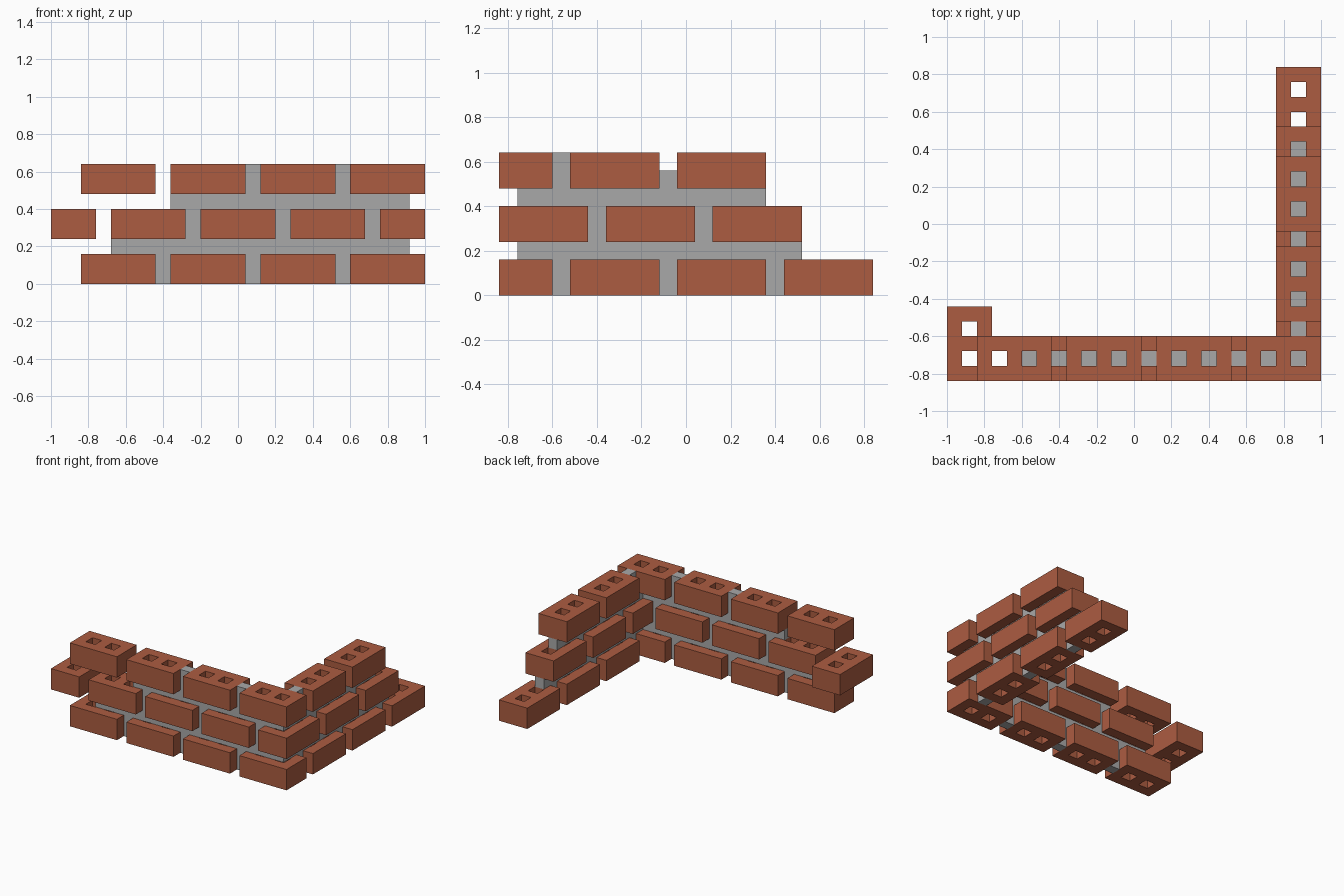
import bpy, bmesh, math

cube = bpy.data.objects.get("Cube")
if cube:
    bpy.data.objects.remove(cube, do_unlink=True)

L, W, H, GAP = 0.40, 0.24, 0.16, 0.08   # brick size and joint width
MORTAR = 0.074                          # mortar thickness
WALL_Y, WALL_X = -0.72, 0.88            # centre lines of the two walls


def material(name, rgb):
    m = bpy.data.materials.new(name)
    m.use_nodes = True
    colour = (*rgb, 1.0)
    m.diffuse_color = colour
    bsdf = m.node_tree.nodes["Principled BSDF"]
    bsdf.inputs["Base Color"].default_value = colour
    bsdf.inputs["Roughness"].default_value = 0.9
    return m


BRICK = material("brick red", (0.413, 0.107, 0.053))
GREY = material("mortar grey", (0.397, 0.397, 0.397))


def add_object(name, mesh, loc, turn=0.0):
    ob = bpy.data.objects.new(name, mesh)
    ob.location = loc
    ob.rotation_euler.z = turn
    bpy.context.collection.objects.link(ob)
    return ob


def brick_mesh():
    """Brick with two square through holes, built from a grid of plan cells."""
    xs = [-0.20, -0.12, -0.04, 0.04, 0.12, 0.20]
    ys = [-0.12, -0.04, 0.04, 0.12]
    bm = bmesh.new()
    v = {(i, j, k): bm.verts.new((x, y, k * H))
         for i, x in enumerate(xs) for j, y in enumerate(ys) for k in (0, 1)}
    cells = {(i, j) for i in range(5) for j in range(3)} - {(1, 1), (3, 1)}
    for i, j in cells:
        ring = [(i, j), (i + 1, j), (i + 1, j + 1), (i, j + 1)]
        bm.faces.new([v[(*p, 1)] for p in ring])
        bm.faces.new([v[(*p, 0)] for p in reversed(ring)])
        # walls where the neighbouring cell is empty
        for n, (di, dj) in enumerate([(0, -1), (1, 0), (0, 1), (-1, 0)]):
            if (i + di, j + dj) not in cells:
                a, b = ring[n], ring[(n + 1) % 4]
                bm.faces.new([v[(*a, 0)], v[(*b, 0)], v[(*b, 1)], v[(*a, 1)]])
    me = bpy.data.meshes.new("brick")
    bm.to_mesh(me)
    bm.free()
    me.materials.append(BRICK)
    return me


def box(name, x0, x1, y0, y1, z0, z1):
    bm = bmesh.new()
    bmesh.ops.create_cube(bm, size=1.0)
    bmesh.ops.scale(bm, vec=(x1 - x0, y1 - y0, z1 - z0), verts=bm.verts)
    me = bpy.data.meshes.new(name)
    bm.to_mesh(me)
    bm.free()
    me.materials.append(GREY)
    add_object(name, me, ((x0 + x1) / 2, (y0 + y1) / 2, (z0 + z1) / 2))


BRICK_MESH = brick_mesh()
T = MORTAR / 2


def front_brick(x0, z):
    add_object("front_wall_brick", BRICK_MESH, (x0 + L / 2, WALL_Y, z))


def side_brick(y0, z, x=WALL_X, name="side_wall_brick"):
    add_object(name, BRICK_MESH, (x, y0 + L / 2, z), math.pi / 2)


def front_joint(x0, z):
    box("front_wall_joint", x0, x0 + GAP, WALL_Y - T, WALL_Y + T, z, z + H)


def side_joint(y0, z, height=H):
    box("side_wall_joint", WALL_X - T, WALL_X + T, y0, y0 + GAP, z, z + height)


def bed(x_start, y_end, z):
    """L-shaped mortar layer between two courses."""
    box("front_wall_bed", x_start, WALL_X + T, WALL_Y - T, WALL_Y + T, z, z + GAP)
    box("side_wall_bed", WALL_X - T, WALL_X + T, WALL_Y + T, y_end, z, z + GAP)


Z1, Z2, Z3 = 0.0, H + GAP, 2 * (H + GAP)

# bottom and top courses
for z in (Z1, Z3):
    for x in (-0.84, -0.36, 0.12, 0.60):
        front_brick(x, z)
    for y in (-0.52, -0.04):
        side_brick(y, z)
    for x in (0.04, 0.52):
        front_joint(x, z)
    side_joint(-0.60, z)
side_brick(0.44, Z1)
front_joint(-0.44, Z1)
side_joint(-0.12, Z1)
side_joint(0.36, Z1)
side_joint(-0.12, Z3, 0.08)             # worn, half-height joint

# middle course
for x in (-0.68, -0.20, 0.28):
    front_brick(x, Z2)
for y in (-0.84, -0.36, 0.12):
    side_brick(y, Z2)
side_brick(-0.84, Z2, -0.88, "loose_end_brick")
for x in (-0.28, 0.20, 0.68):
    front_joint(x, Z2)
for y in (-0.44, 0.04):
    side_joint(y, Z2)

# mortar beds
bed(-0.68, 0.52, H)
bed(-0.36, 0.36, Z2 + H)
